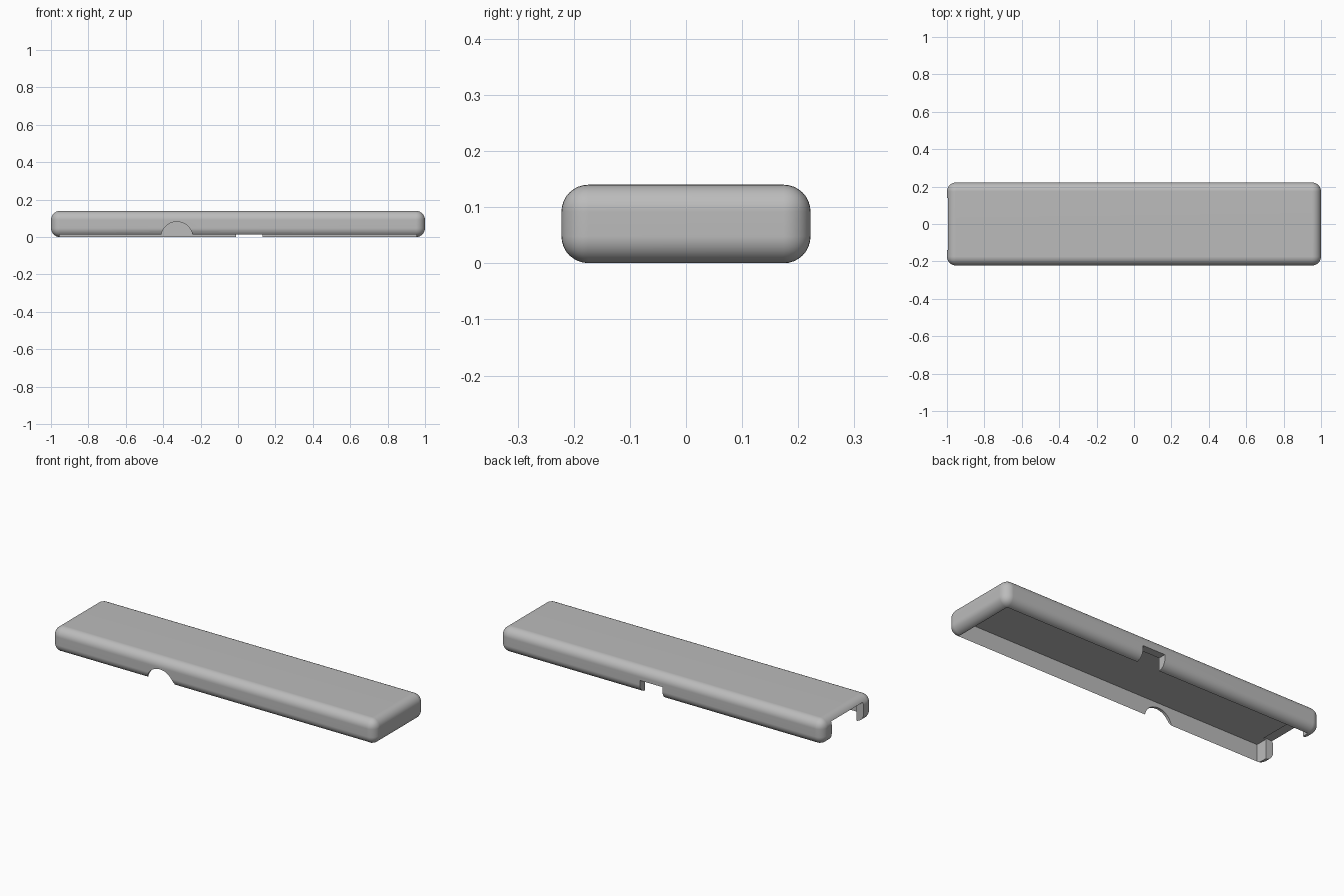
import bpy, math

default = bpy.data.objects.get("Cube")
if default:
    bpy.data.objects.remove(default, do_unlink=True)

grey = bpy.data.materials.new("plain_grey")
grey.use_nodes = True
colour = (0.5, 0.5, 0.5, 1)
grey.diffuse_color = colour
grey.node_tree.nodes["Principled BSDF"].inputs["Base Color"].default_value = colour


def box(name, low, high):
    """Box spanning two opposite corners."""
    bpy.ops.mesh.primitive_cube_add(size=1)
    ob = bpy.context.object
    ob.name = name
    ob.location = [(a + b) / 2 for a, b in zip(low, high)]
    ob.scale = [b - a for a, b in zip(low, high)]
    bpy.ops.object.transform_apply(location=True, rotation=False, scale=True)
    ob.data.materials.append(grey)
    return ob


def activate(ob):
    bpy.ops.object.select_all(action='DESELECT')
    ob.select_set(True)
    bpy.context.view_layer.objects.active = ob


def carve(ob, cutter):
    """Subtract the cutter from the object and discard it."""
    cutter.hide_render = True
    activate(ob)
    mod = ob.modifiers.new("cut", 'BOOLEAN')
    mod.operation = 'DIFFERENCE'
    mod.solver = 'EXACT'
    mod.object = cutter
    bpy.ops.object.modifier_apply(modifier=mod.name)
    bpy.data.objects.remove(cutter, do_unlink=True)


# Rounded outer body
cover = box("cover_shell", (-1, -0.222, 0), (1, 0.222, 0.14))
bevel = cover.modifiers.new("rounding", 'BEVEL')
bevel.width = 0.048
bevel.segments = 8
bpy.ops.object.modifier_apply(modifier=bevel.name)

# Hollow underside, thin front wall and thicker back wall
carve(cover, box("cavity", (-0.955, -0.207, -0.1), (0.955, 0.178, 0.108)))

# Opening in the right end
carve(cover, box("end_opening", (-1.1, -0.14, -0.1), (-0.94, 0.14, 0.113)))

# Square notch in the back wall
carve(cover, box("back_notch", (-0.01, 0.16, -0.1), (0.13, 0.3, 0.073)))

# Half-round notch in the front wall
bpy.ops.mesh.primitive_cylinder_add(vertices=64, radius=0.085, depth=0.12,
                                    location=(-0.327, -0.24, -0.003),
                                    rotation=(math.pi / 2, 0, 0))
round_cutter = bpy.context.object
round_cutter.data.materials.append(grey)
carve(cover, round_cutter)

# Smooth rounding with crisp cut edges
activate(cover)
bpy.ops.object.shade_smooth_by_angle(angle=math.radians(30))
weighted = cover.modifiers.new("flat_faces", 'WEIGHTED_NORMAL')
weighted.keep_sharp = True
